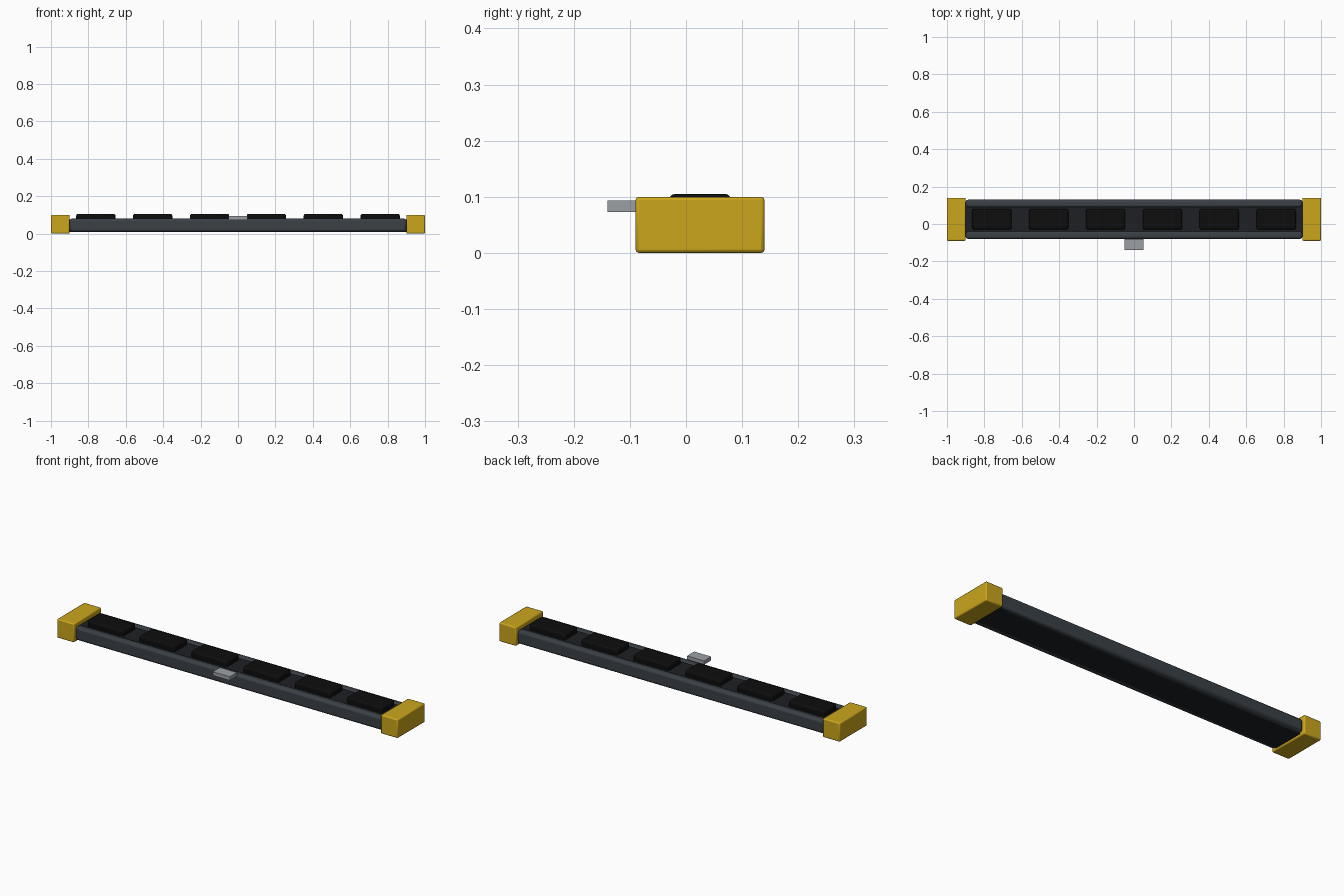
import bpy

if "Cube" in bpy.data.objects:
    bpy.data.objects.remove(bpy.data.objects["Cube"])


def material(name, r, g, b):
    m = bpy.data.materials.new(name)
    m.diffuse_color = (r, g, b, 1)
    m.use_nodes = True
    m.node_tree.nodes["Principled BSDF"].inputs["Base Color"].default_value = m.diffuse_color
    return m


GOLD = material("yellow", 0.60, 0.38, 0.012)
RAIL = material("blue_grey", 0.042, 0.052, 0.062)
DARK = material("dark_grey", 0.013, 0.014, 0.017)
LENS = material("black", 0.004, 0.004, 0.004)
METAL = material("metal", 0.33, 0.35, 0.38)


def block(name, x, y, z, mat, bevel=0.0, segments=2):
    """Box spanning the given (min, max) ranges, with optional bevel."""
    centre = [(a + b) / 2 for a, b in (x, y, z)]
    bpy.ops.mesh.primitive_cube_add(size=1, location=centre)
    ob = bpy.context.object
    ob.name = name
    ob.scale = [b - a for a, b in (x, y, z)]
    bpy.ops.object.transform_apply(location=False, rotation=False, scale=True)
    ob.data.materials.append(mat)
    if bevel:
        mod = ob.modifiers.new("bevel", 'BEVEL')
        mod.width = bevel
        mod.segments = segments
        bpy.ops.object.shade_smooth_by_angle(angle=0.6)
    return ob


# Central bar and its two long side rails
block("bar_core", (-0.9, 0.9), (-0.06, 0.11), (0.01, 0.075), DARK)
block("front_rail", (-0.9, 0.9), (-0.08, -0.038), (0.01, 0.08), RAIL, 0.012)
block("back_rail", (-0.9, 0.9), (0.088, 0.13), (0.01, 0.08), RAIL, 0.012)

# End caps
for side, x in (("left", (-1.0, -0.9)), ("right", (0.9, 1.0))):
    block(side + "_end_cap", x, (-0.09, 0.14), (0, 0.1), GOLD, 0.006)

# Row of six raised pads
for i in range(6):
    cx = (i - 2.5) * 0.304
    block(f"pad_{i + 1}", (cx - 0.105, cx + 0.105), (-0.03, 0.08),
          (0.065, 0.105), LENS, 0.01, 3)

# Small metal tab on the front
block("front_tab", (-0.05, 0.05), (-0.14, -0.08), (0.073, 0.093), METAL)
